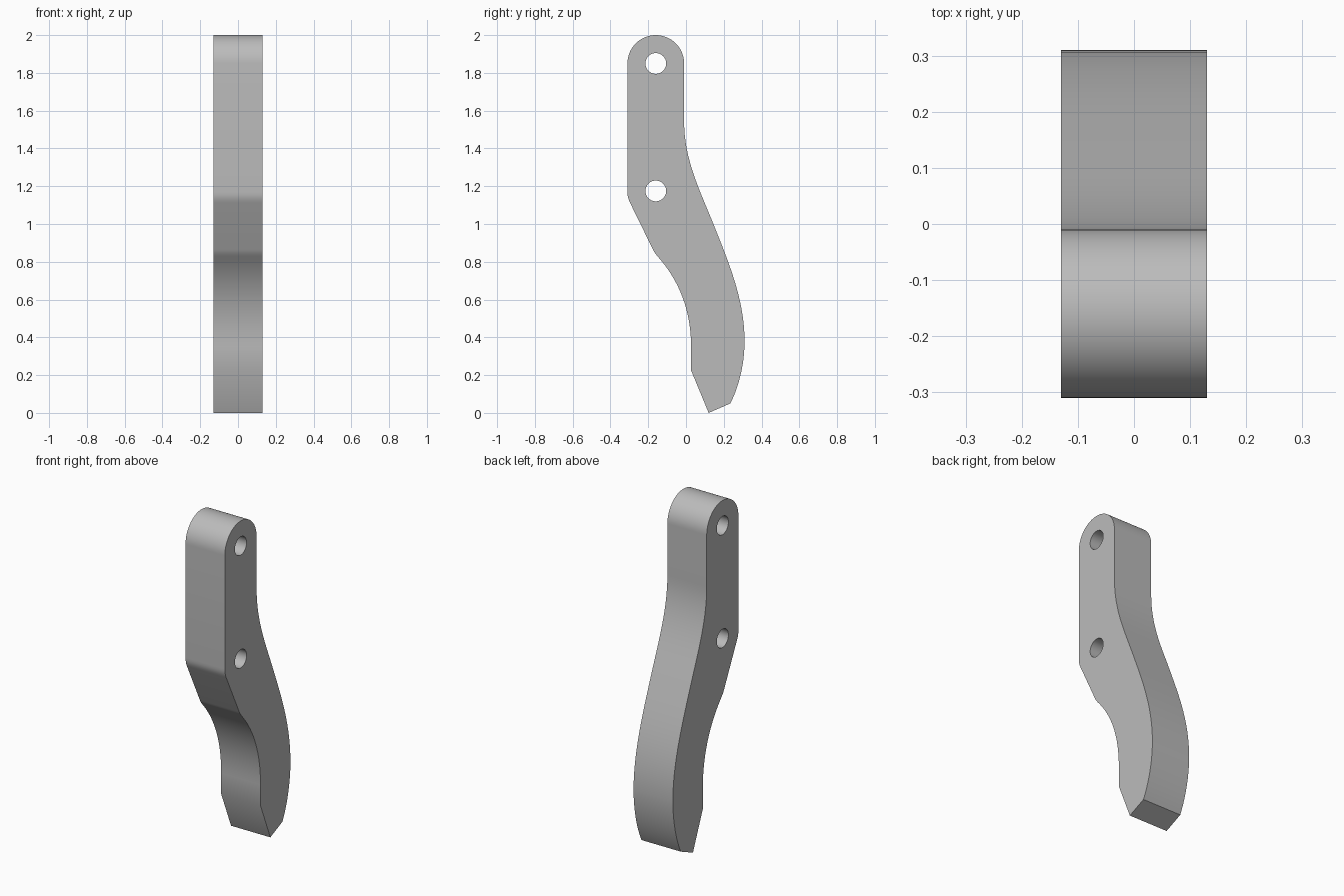
import bpy, bmesh
from math import pi, cos, sin
from mathutils import Vector
from mathutils.geometry import interpolate_bezier

cube = bpy.data.objects.get("Cube")
if cube:
    bpy.data.objects.remove(cube, do_unlink=True)

HALF_WIDTH = 0.13
HOLES = [(-0.16, 1.85), (-0.16, 1.175)]
HOLE_RADIUS = 0.055
TOP_RADIUS = 0.15

grey = bpy.data.materials.new("plain grey")
grey.use_nodes = True
colour = (0.5, 0.5, 0.5, 1)
grey.diffuse_color = colour
grey.node_tree.nodes["Principled BSDF"].inputs["Base Color"].default_value = colour


def bezier(a, b, c, d, steps=16):
    """Points along a curve in (y, z), without the last one."""
    pts = interpolate_bezier(*(Vector((*p, 0)) for p in (a, b, c, d)), steps + 1)
    return [(p.x, p.y) for p in pts[:-1]]


def arc(centre, radius, start, end, steps):
    angles = [start + (end - start) * i / steps for i in range(steps + 1)]
    return [(centre[0] + radius * cos(a), centre[1] + radius * sin(a)) for a in angles]


def slab(name, outline, half):
    """Extrude a (y, z) outline along x."""
    bm = bmesh.new()
    face = bm.faces.new([bm.verts.new((-half, y, z)) for y, z in outline])
    result = bmesh.ops.extrude_face_region(bm, geom=[face])
    moved = [v for v in result["geom"] if isinstance(v, bmesh.types.BMVert)]
    bmesh.ops.translate(bm, verts=moved, vec=(2 * half, 0, 0))
    bmesh.ops.recalc_face_normals(bm, faces=bm.faces)
    mesh = bpy.data.meshes.new(name)
    bm.to_mesh(mesh)
    bm.free()
    obj = bpy.data.objects.new(name, mesh)
    bpy.context.collection.objects.link(obj)
    mesh.materials.append(grey)
    return obj


# Rounded top, then down the front edge to the pointed foot
outline = arc(HOLES[0], TOP_RADIUS, 0, pi, 32)
outline += bezier((-0.31, 1.17), (-0.31, 1.145), (-0.305, 1.13), (-0.295, 1.11), 5)
outline += bezier((-0.295, 1.11), (-0.26, 1.04), (-0.21, 0.935), (-0.175, 0.865), 1)
outline += bezier((-0.175, 0.865), (-0.168, 0.85), (-0.16, 0.84), (-0.15, 0.828), 4)
outline += bezier((-0.15, 0.828), (-0.035, 0.7), (0.027, 0.54), (0.027, 0.35))
outline += [(0.027, 0.35), (0.027, 0.225), (0.12, 0)]

# Back edge: swept curve up to the straight shank
outline += bezier((0.235, 0.05), (0.285, 0.15), (0.31, 0.27), (0.31, 0.38))
outline += bezier((0.31, 0.38), (0.31, 0.6), (0.225, 0.8), (0.145, 1.0))
outline += bezier((0.145, 1.0), (0.075, 1.175), (-0.01, 1.34), (-0.01, 1.54))
outline.append((-0.01, 1.54))

shank = slab("curved_shank", outline, HALF_WIDTH)

# Bolt holes
for i, centre in enumerate(HOLES):
    cutter = slab(f"bolt_hole_cutter_{i + 1}",
                  arc(centre, HOLE_RADIUS, 0, 2 * pi, 40)[:-1], HALF_WIDTH + 0.1)
    bpy.context.view_layer.objects.active = shank
    cut = shank.modifiers.new("bolt_hole", "BOOLEAN")
    cut.operation = "DIFFERENCE"
    cut.solver = "EXACT"
    cut.object = cutter
    bpy.ops.object.modifier_apply(modifier=cut.name)
    bpy.data.objects.remove(cutter, do_unlink=True)

# Smooth curved sides, sharp rims
bpy.ops.object.select_all(action="DESELECT")
shank.select_set(True)
bpy.context.view_layer.objects.active = shank
bpy.ops.object.shade_smooth_by_angle(angle=pi / 6)
